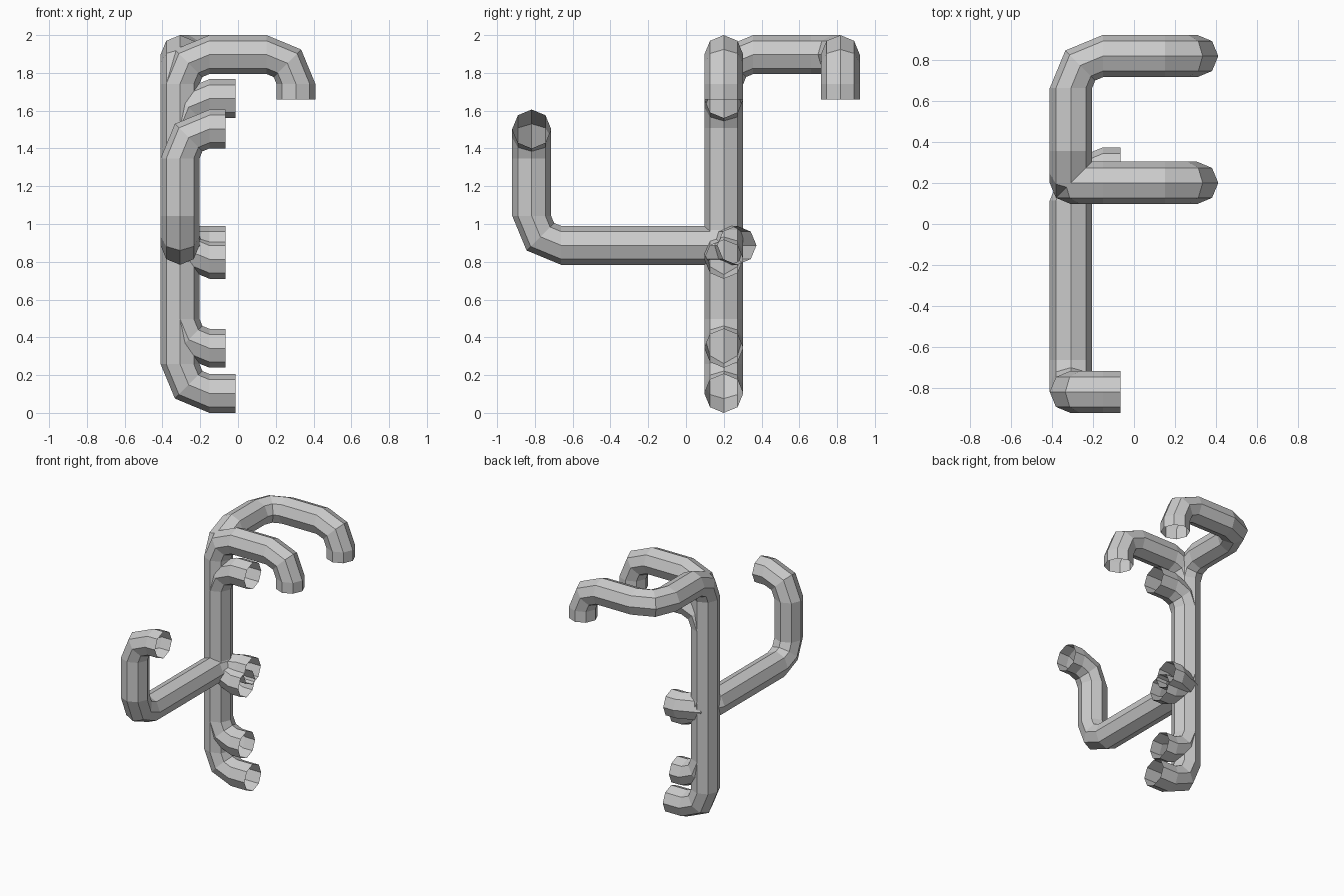
import bpy, bmesh, math
from mathutils import Vector, Quaternion

if "Cube" in bpy.data.objects:
    bpy.data.objects.remove(bpy.data.objects["Cube"])

R = 0.103      # pipe radius
BEND = 0.156   # bend radius of the centre line
SIDES = 8


def pipe(name, pts):
    """Open eight-sided pipe along axis-aligned points, two-step bends at the corners."""
    pts = [Vector(p) for p in pts]
    d = (pts[1] - pts[0]).normalized()
    u = Vector((0, 0, 1)) if abs(d.z) < 0.5 else Vector((1, 0, 0))
    v = d.cross(u)
    rings = [(pts[0], u.copy(), v.copy())]
    for i in range(1, len(pts) - 1):
        d2 = (pts[i + 1] - pts[i]).normalized()
        centre = pts[i] - d * BEND + d2 * BEND
        axis = d.cross(d2)
        for k in range(3):
            q = Quaternion(axis, math.radians(45 * k))
            rings.append((centre + q @ (-d2 * BEND), q @ u, q @ v))
        q = Quaternion(axis, math.radians(90))
        u, v, d = q @ u, q @ v, d2
    rings.append((pts[-1], u.copy(), v.copy()))

    bm = bmesh.new()
    loops = []
    for c, a, b in rings:
        loops.append([bm.verts.new(c + R * (a * math.cos(t) + b * math.sin(t)))
                      for t in (2 * math.pi * j / SIDES for j in range(SIDES))])
    for l0, l1 in zip(loops, loops[1:]):
        for j in range(SIDES):
            k = (j + 1) % SIDES
            bm.faces.new((l0[j], l0[k], l1[k], l1[j]))
    bm.normal_update()
    mesh = bpy.data.meshes.new(name)
    bm.to_mesh(mesh)
    bm.free()
    ob = bpy.data.objects.new(name, mesh)
    bpy.context.collection.objects.link(ob)
    return ob


X, Y, TOP = -0.307, 0.2, 1.897

# upright pipe with a short return at both ends
pipe("upright_pipe", [(-0.013, Y, 0.103), (X, Y, 0.103), (X, Y, 1.664), (-0.013, Y, 1.664)])

# front hook over the top
pipe("front_hook_pipe", [(-0.066, Y, 0.342), (X, Y, 0.342), (X, Y, TOP),
                         (-X, Y, TOP), (-X, Y, 1.658)])

# rear hook, running back before it turns over
pipe("rear_hook_pipe", [(-0.066, Y, 0.813), (X, Y, 0.813), (X, Y, TOP), (X, 0.817, TOP),
                        (-X, 0.817, TOP), (-X, 0.817, 1.658)])

# side arm running forward, then up and inward
pipe("side_arm_pipe", [(-0.066, 0.27, 0.887), (X, 0.27, 0.887), (X, -0.817, 0.887),
                       (X, -0.817, 1.503), (-0.066, -0.817, 1.503)])
